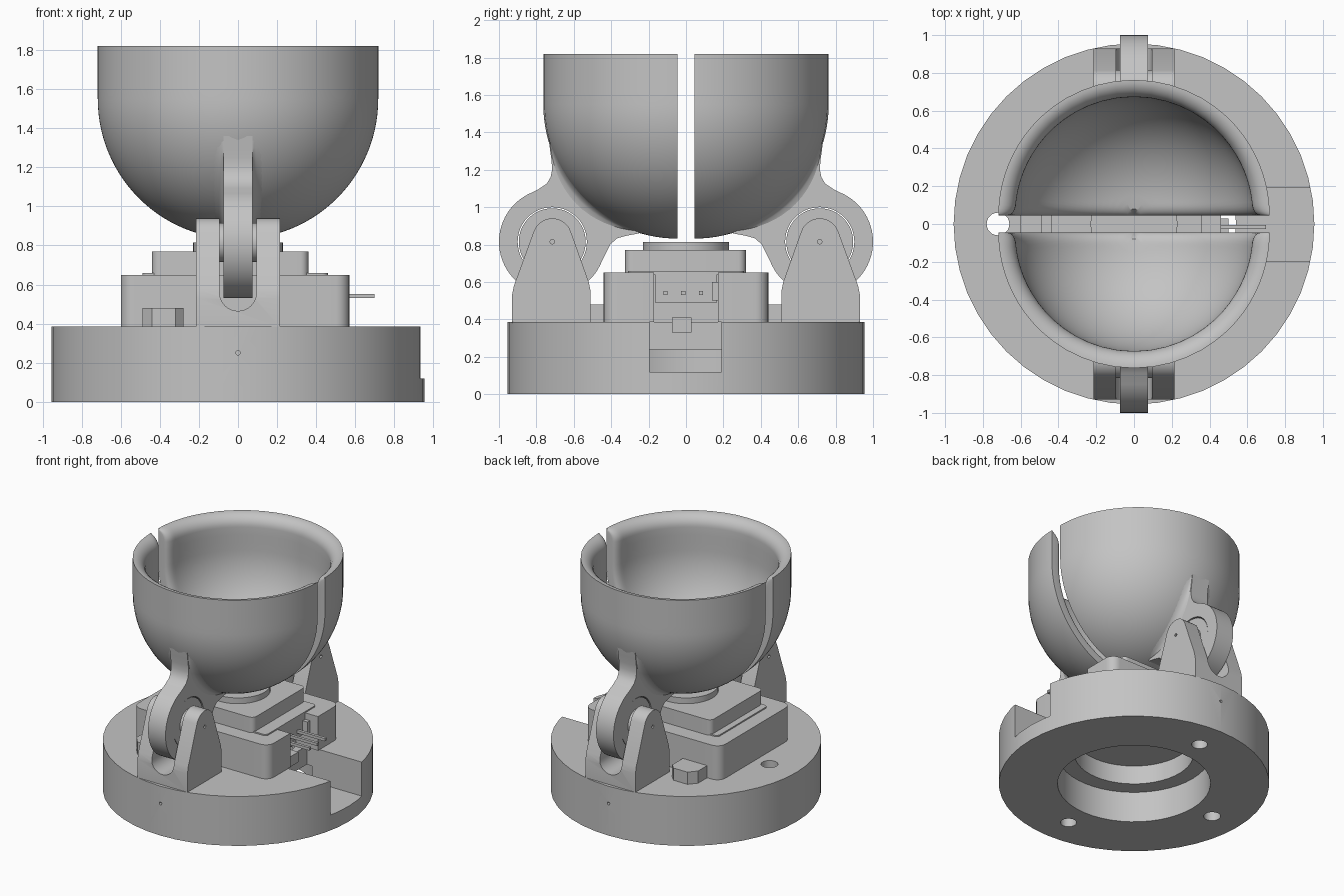
import bpy
import bmesh
from math import sin, cos, pi, radians, sqrt

cube = bpy.data.objects.get("Cube")
if cube:
    bpy.data.objects.remove(cube, do_unlink=True)

grey = bpy.data.materials.new("plain grey")
grey.use_nodes = True
COLOUR = (0.55, 0.55, 0.55, 1)
grey.diffuse_color = COLOUR
for node in grey.node_tree.nodes:
    if node.type == 'BSDF_PRINCIPLED':
        node.inputs["Base Color"].default_value = COLOUR


def finish(name, bm):
    bmesh.ops.recalc_face_normals(bm, faces=bm.faces)
    mesh = bpy.data.meshes.new(name)
    bm.to_mesh(mesh)
    bm.free()
    mesh.materials.append(grey)
    ob = bpy.data.objects.new(name, mesh)
    bpy.context.collection.objects.link(ob)
    return ob


def prism(name, pts, axis, lo, hi):
    """Extrude a 2D outline along one axis."""
    place = {'x': lambda p, h: (h, p[0], p[1]),
             'y': lambda p, h: (p[0], h, p[1]),
             'z': lambda p, h: (p[0], p[1], h)}[axis]
    bm = bmesh.new()
    bottom = [bm.verts.new(place(p, lo)) for p in pts]
    top = [bm.verts.new(place(p, hi)) for p in pts]
    bm.faces.new(bottom)
    bm.faces.new(top)
    for i in range(len(pts)):
        j = (i + 1) % len(pts)
        bm.faces.new((bottom[i], bottom[j], top[j], top[i]))
    return finish(name, bm)


def arc(cx, cy, r, a0, a1, n):
    return [(cx + r * cos(radians(a0 + (a1 - a0) * i / n)),
             cy + r * sin(radians(a0 + (a1 - a0) * i / n))) for i in range(n + 1)]


def circle(cx, cy, r, n=48):
    return arc(cx, cy, r, 0, 360, n)[:-1]


def rect(x0, x1, y0, y1, r=0.0):
    if r == 0:
        return [(x0, y0), (x1, y0), (x1, y1), (x0, y1)]
    return (arc(x1 - r, y1 - r, r, 0, 90, 6) + arc(x0 + r, y1 - r, r, 90, 180, 6)
            + arc(x0 + r, y0 + r, r, 180, 270, 6) + arc(x1 - r, y0 + r, r, 270, 360, 6))


def cut(ob, *cutters):
    for c in cutters:
        c.hide_render = True
        mod = ob.modifiers.new("cut", 'BOOLEAN')
        mod.operation = 'DIFFERENCE'
        mod.solver = 'EXACT'
        mod.object = c
        bpy.context.view_layer.objects.active = ob
        bpy.ops.object.modifier_apply(modifier=mod.name)
        bpy.data.objects.remove(c, do_unlink=True)
    return ob


HUB_Y, HUB_Z = 0.715, 0.815
BALL_Y, BALL_Z, BALL_R = 0.045, 1.55, 0.718
parts = []

# Round base with stepped cavity, side notch and screw holes
base = prism("base", circle(0, 0, 0.955), 'z', 0, 0.385)
cut(base,
    prism("cutter", circle(0, 0, 0.54), 'z', -0.1, 0.24),
    prism("cutter", circle(0, 0, 0.42), 'z', 0.2, 0.5),
    prism("cutter", rect(0.46, 1.1, -0.195, 0.19), 'z', 0.12, 0.5),
    prism("cutter", circle(-0.72, 0, 0.06, 24), 'z', -0.1, 0.5))
for s in (-1, 1):
    cut(base,
        prism("cutter", circle(0, s * 0.72, 0.057, 24), 'z', -0.1, 0.3),
        prism("cutter", circle(0, 0.25, 0.011, 12), 'y', *sorted((s * 0.85, s * 1.1))))
parts.append(base)

# Housing with connector slot
housing = prism("housing", rect(-0.6, 0.57, -0.44, 0.44, 0.07), 'z', 0.385, 0.65)
cut(housing, prism("cutter", rect(0.38, 0.8, -0.17, 0.17), 'z', 0.3, 0.8))
parts += [housing,
          prism("housing_lid", rect(-0.49, 0.46, -0.31, 0.31, 0.03), 'z', 0.64, 0.66),
          prism("upper_block", rect(-0.44, 0.36, -0.325, 0.32, 0.04), 'z', 0.65, 0.77),
          prism("top_disc", circle(0, 0, 0.23), 'z', 0.77, 0.815),
          prism("connector_block", rect(0.3, 0.46, -0.165, 0.165), 'z', 0.49, 0.645),
          prism("connector_key", rect(0.44, 0.5, 0.14, 0.17), 'z', 0.5, 0.6),
          prism("plug", rect(0.37, 0.5, -0.075, 0.03), 'z', 0.33, 0.41)]
for y in (-0.11, -0.015, 0.08):
    parts.append(prism("connector_pin", rect(0.45, 0.7, y - 0.011, y + 0.011), 'z', 0.53, 0.552))


def bowl_half(s):
    """Half of a hemispherical shell with a flared lip and eased cut edges."""
    roll, ease, reach = 0.088, 0.04, 0.06
    wall = [((cos(a), sin(a)), BALL_Z, 0) for a in
            (radians(-90 + 90 * i / 28) for i in range(29))]
    wall += [((1, 0), z, 0) for z in (1.61, 1.67, 1.73)]
    wall += [((1, 0), 1.73 + 0.09 * sin(t), roll * (1 - cos(t))) for t in
             (pi / 2 * i / 8 for i in range(1, 9))]
    n = 22
    half = [pi / 2 * (i / n) ** 2 for i in range(n + 1)]
    angles = half + [pi - p for p in reversed(half[:-1])]
    bm = bmesh.new()
    rows = []
    for p in angles:
        outer, inner = [], []
        for (dr, dz), zc, flare in wall:
            r_in = BALL_R - 0.09
            u = max(0, 1 - r_in * dr * sin(p) / reach)
            edge = ease * (1 - sqrt(max(0, 1 - u * u)))
            r_in += min(roll, flare + edge)
            for r, line in ((BALL_R, outer), (r_in, inner)):
                line.append(bm.verts.new((r * dr * cos(p), s * (BALL_Y + r * dr * sin(p)),
                                          zc + r * dz)))
        rows.append(outer + inner[::-1])
    m = len(rows[0])
    for a, b in zip(rows, rows[1:]):
        for j in range(m - 1):
            bm.faces.new((a[j], a[j + 1], b[j + 1], b[j]))
    for row in (rows[0], rows[-1]):
        for j in range(m // 2 - 1):
            bm.faces.new((row[j], row[j + 1], row[m - 2 - j], row[m - 1 - j]))
    bmesh.ops.remove_doubles(bm, verts=bm.verts, dist=0.0004)
    return finish("bowl_half", bm)


def arm_fillet(s):
    """Flared blend between the arm and the bowl."""
    bm = bmesh.new()
    rows = []
    for i in range(17):
        a = radians(-72 + 55 * i / 16)
        row = []
        for k in range(-8, 9):
            x = 0.074 * k / abs(k) + 0.06 * (k - k / abs(k)) / 7 if k else 0
            u = min(1, max(0, (abs(x) - 0.074) / 0.06))
            h = 0.05 * (1 - sqrt(1 - (1 - u) ** 2)) * sin(pi * i / 16)
            r = sqrt((BALL_R - 0.002 + h) ** 2 - x * x)
            row.append(bm.verts.new((x, s * (BALL_Y + r * cos(a)), BALL_Z + r * sin(a))))
        rows.append(row)
    for a, b in zip(rows, rows[1:]):
        for j in range(16):
            bm.faces.new((a[j], a[j + 1], b[j + 1], b[j]))
    return finish("arm_fillet", bm)


for s in (-1, 1):
    def side(pts):
        return [(s * y, z) for y, z in pts]

    # Bowl half on its hinge arm
    outline = ([(0.734, 1.36), (0.726, 1.3), (0.719, 1.25), (0.716, 1.2), (0.724, 1.16),
                (0.745, 1.125), (0.79, 1.095)]
               + arc(HUB_Y, HUB_Z, 0.285, 62, -160, 40)
               + [(0.425, 0.76), (0.405, 0.8), (0.37, 0.833), (0.32, 0.847), (0.25, 0.86)]
               + arc(BALL_Y, BALL_Z, 0.69, -70, -18, 12))
    arm = prism("hinge_arm", side(outline), 'x', -0.075, 0.075)
    cut(arm, prism("cutter", side(circle(HUB_Y, HUB_Z, 0.185)), 'x', -0.2, 0.2))
    bearing = prism("bearing", side(circle(HUB_Y, HUB_Z, 0.179)), 'x', -0.07, 0.07)
    spacer = prism("bearing_spacer", side(circle(HUB_Y, HUB_Z, 0.1)), 'x', -0.1, 0.1)
    parts += [bowl_half(s), arm_fillet(s), arm, bearing, spacer]

    # Forked bracket
    fork = ([(0.51, 0.38), (0.93, 0.38), (0.93, 0.53), (0.92, 0.58)]
            + arc(HUB_Y, 0.835, 0.105, 20, 160, 14) + [(0.52, 0.6), (0.51, 0.55)])
    bracket = prism("bracket", side(fork), 'x', -0.215, 0.215)
    slot = arc(0, 0.56, 0.095, 180, 360, 16) + [(0.095, 1.2), (-0.095, 1.2)]
    cut(bracket,
        prism("cutter", slot, 'y', *sorted((s * 0.3, s * 1.1))),
        prism("cutter", side(circle(HUB_Y, HUB_Z, 0.012, 12)), 'x', -0.3, 0.3))
    parts.append(bracket)

    # Low clip beside the housing
    clip = [(-0.49, 0.42), (-0.28, 0.42), (-0.28, 0.57), (-0.32, 0.61),
            (-0.44, 0.61), (-0.49, 0.55)]
    parts.append(prism("side_clip", [(x, s * y) for x, y in clip], 'z', 0.38, 0.48))

for ob in bpy.context.view_layer.objects:
    ob.select_set(ob in parts)
bpy.context.view_layer.objects.active = base
bpy.ops.object.shade_smooth_by_angle(angle=radians(30))
